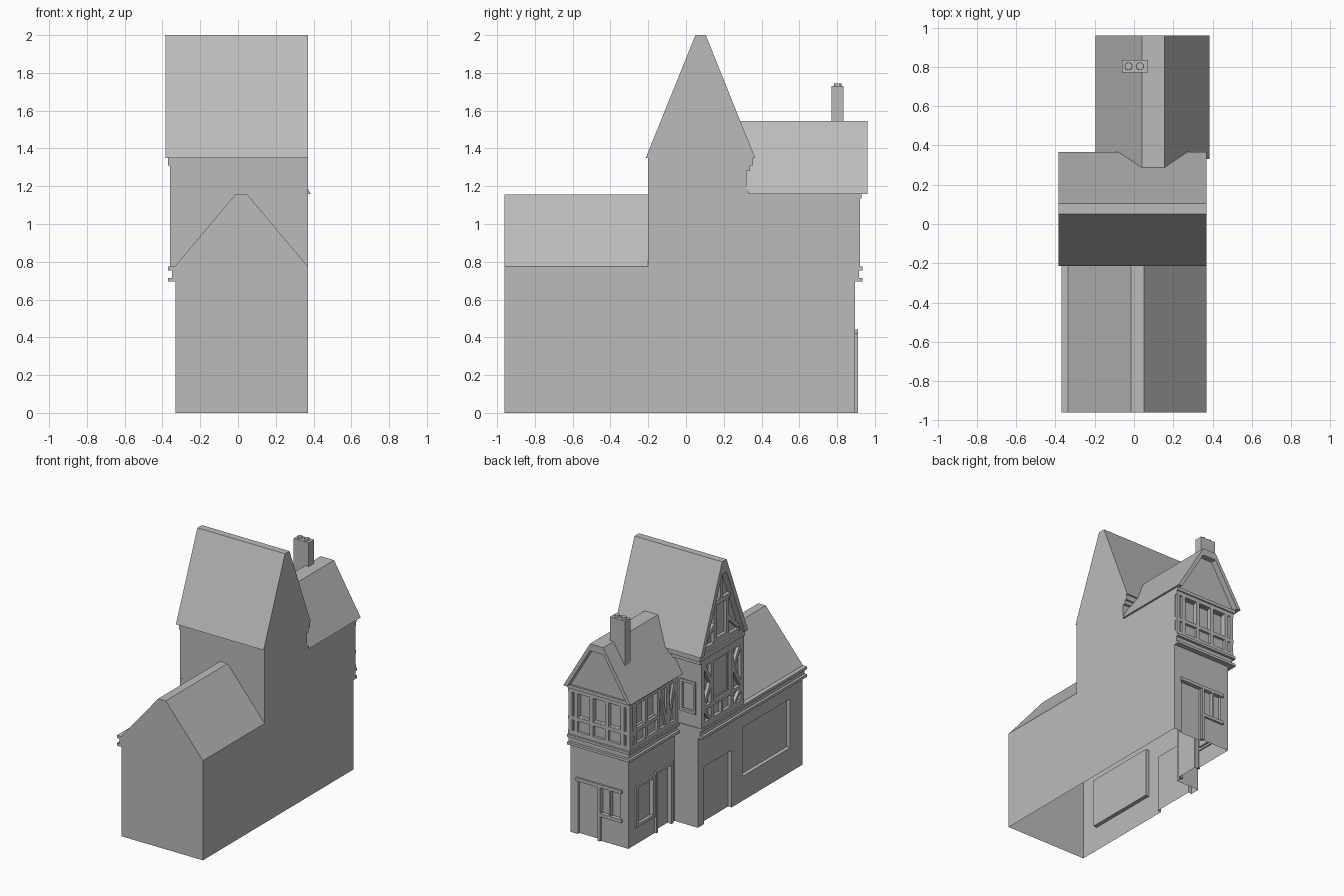
import bpy, bmesh
from mathutils import Vector

if "Cube" in bpy.data.objects:
    bpy.data.objects.remove(bpy.data.objects["Cube"])

stone = bpy.data.materials.new("plain grey")
stone.diffuse_color = (0.5, 0.5, 0.5, 1)
stone.use_nodes = True
stone.node_tree.nodes["Principled BSDF"].inputs["Base Color"].default_value = stone.diffuse_color


def finish(name, bm):
    bmesh.ops.recalc_face_normals(bm, faces=bm.faces)
    me = bpy.data.meshes.new(name)
    bm.to_mesh(me)
    bm.free()
    me.materials.append(stone)
    ob = bpy.data.objects.new(name, me)
    bpy.context.collection.objects.link(ob)
    return ob


def box(bm, x0, x1, y0, y1, z0, z1):
    r = bmesh.ops.create_cube(bm, size=1)
    for v in r["verts"]:
        v.co = Vector((x1 if v.co.x > 0 else x0, y1 if v.co.y > 0 else y0, z1 if v.co.z > 0 else z0))


def boxes(name, rows):
    bm = bmesh.new()
    for r in rows:
        box(bm, *r)
    return finish(name, bm)


def prism(name, pts, axis, a, b):
    """Extrude a 2D profile from a to b along an axis."""
    place = {"x": lambda p, t: (t, p[0], p[1]), "y": lambda p, t: (p[0], t, p[1]),
             "z": lambda p, t: (p[0], p[1], t)}[axis]
    bm = bmesh.new()
    lo = [bm.verts.new(place(p, a)) for p in pts]
    hi = [bm.verts.new(place(p, b)) for p in pts]
    bm.faces.new(lo)
    bm.faces.new(hi)
    n = len(pts)
    for i in range(n):
        j = (i + 1) % n
        bm.faces.new((lo[i], lo[j], hi[j], hi[i]))
    return finish(name, bm)


def inner(p, h):
    """Roof profile shifted down by h, with the eaves kept at the same height."""
    (ax, az), (bx, bz), (cx, cz), (dx, dz) = p
    s = h * (bx - ax) / (bz - az)
    t = h * (dx - cx) / (cz - dz)
    return [(ax + s, az), (bx, bz - h), (cx, cz - h), (dx - t, dz)]


def timbers(name, side, d0, d1, beams):
    """Beams (u0, v0, u1, v1, width) on a facade: side L faces -x, side B faces +y."""
    bm = bmesh.new()
    for u0, v0, u1, v1, w in beams:
        p, q = Vector((u0, v0)), Vector((u1, v1))
        n = (q - p).normalized().orthogonal() * w / 2
        ring = [p + n, q + n, q - n, p - n]
        layers = []
        for d in (d0, d1):
            layers.append([bm.verts.new((d, c.x, c.y) if side == "L" else (c.x, d, c.y)) for c in ring])
        lo, hi = layers
        bm.faces.new(lo)
        bm.faces.new(hi)
        for i in range(4):
            j = (i + 1) % 4
            bm.faces.new((lo[i], lo[j], hi[j], hi[i]))
    return finish(name, bm)


def frame(u0, u1, v0, v1, w):
    return [(u0, v0, u0, v1, w), (u1, v0, u1, v1, w),
            (u0 - w / 2, v1, u1 + w / 2, v1, w), (u0 - w / 2, v0, u1 + w / 2, v0, w)]


def cut(ob, rows):
    c = boxes("opening_cutter", rows)
    c.hide_render = True
    m = ob.modifiers.new("openings", "BOOLEAN")
    m.operation, m.solver, m.object = "DIFFERENCE", "EXACT", c
    bpy.context.view_layer.objects.active = ob
    bpy.ops.object.modifier_apply(modifier=m.name)
    bpy.data.objects.remove(c)


# ground floor: L-shaped shell, open underneath, with recessed doors and windows
ground = prism("ground_floor_walls", [(-.33, -.96), (.37, -.96), (.37, .895), (-.13, .895), (-.13, .325), (-.33, .325)],
               "z", 0, .775)
cut(ground, [(-.4, -.30, -.81, -.225, .19, .57),   # shop window
             (-.4, -.30, -.09, .25, -.1, .445),    # main door
             (-.2, -.105, .60, .79, .15, .44),     # side window
             (-.2, -.105, .375, .55, -.1, .46),    # side door
             (.125, .305, .875, 1, -.1, .42),      # back door
             (-.06, .10, .875, 1, .21, .42)])      # back window
bm = bmesh.new()
bm.from_mesh(ground.data)
bmesh.ops.delete(bm, geom=[f for f in bm.faces if f.calc_center_median().z < .001], context="FACES")
bm.to_mesh(ground.data)
bm.free()

# ground floor trims
timbers("back_window_trim", "B", .88, .91, [(-.08, .43, .315, .43, .025), (-.08, .205, .11, .205, .025),
                                            (.113, 0, .113, .43, .02), (.02, .21, .02, .42, .012)])
timbers("side_window_trim", "L", -.12, -.143, frame(.59, .80, .145, .45, .022) + [(.36, .47, .57, .47, .022),
                                            (.37, 0, .37, .47, .02), (.56, 0, .56, .47, .02)])

# double string course
course = []
for z0, z1, o in ((.695, .715, .04), (.715, .755, .02), (.755, .775, .04)):
    course += [(-.33 - o, -.32, -.96, .325, z0, z1), (-.13 - o, .37, .31, .895 + o, z0, z1)]
boxes("string_course", course)

# upper storeys
tower = boxes("tower_upper_walls", [(-.335, .37, -.2, .32, .775, 1.35)])
cut(tower, [(-.295, -.19, .30, .4, .89, 1.11)])
timbers("tower_small_window_frame", "B", .31, .33, frame(-.30, -.185, .885, 1.115, .02))
rear = boxes("rear_upper_walls", [(-.14, .37, .3, .90, .775, 1.16)])
cut(rear, [(-.2, -.12, .58, .70, .93, 1.10), (-.2, -.12, .72, .84, .93, 1.10),
           (-.08, .03, .88, 1, .92, 1.10), (.05, .16, .88, 1, .92, 1.10), (.18, .29, .88, 1, .92, 1.10)])

# roofs: outer shell with overhanging verge, and gable infill
front_p = [(-.335, .775), (-.015, 1.155), (.05, 1.155), (.37, .775)]
prism("front_roof", front_p, "y", -.96, -.19)
tower_p = [(-.213, 1.35), (.05, 2), (.105, 2), (.366, 1.35)]
tower_in = inner(tower_p, .10)
prism("tower_roof", tower_p, "x", -.335, .37)
prism("tower_verge", tower_p + tower_in[::-1], "x", -.385, -.335)
rear_p = [(-.195, 1.16), (.04, 1.545), (.155, 1.545), (.385, 1.16)]
rear_in = inner(rear_p, .055)
prism("rear_roof", rear_p + rear_in[::-1], "y", .33, .96)
prism("rear_gable", rear_in, "y", .25, .915)
prism("rear_roof_junction", [(-.195, 1.16), (.04, 1.545), (.155, 1.545), (.37, 1.185), (.37, 1.16)], "y", .25, .33)

# stepped eaves cornices
boxes("eaves_cornice", [(-.36, .37, .31, .34, 1.28, 1.31), (-.37, .37, .31, .355, 1.31, 1.35),
                        (-.36, -.32, -.2, .34, 1.28, 1.31), (-.37, -.32, -.2, .355, 1.31, 1.35),
                        (-.17, .37, .4, .93, 1.135, 1.16)])

# half timbering of the tower front
t = .028
tw = [(u, .775, u, 1.29, .035) for u in (-.18, -.055, .19, .303)]
tw += [(-.2, .795, .32, .795, .04), (-.2, .92, .32, .92, t), (-.2, 1.265, .32, 1.265, .035),
       (.068, .80, .068, .92, .02)]
tw += [(-.17, .93, -.07, 1.10, t), (-.065, 1.09, -.17, 1.26, t), (.29, .93, .20, 1.10, t), (.20, 1.09, .29, 1.26, t)]
tw += [(-.17, .91, -.07, .80, .02), (.29, .91, .20, .80, .02)]
timbers("tower_timbers", "L", -.325, -.36, tw)
timbers("tower_window_frame", "L", -.325, -.345, frame(-.03, .165, .94, 1.245, .02))
timbers("tower_gable_timbers", "L", -.325, -.36,
        frame(.0, .155, 1.40, 1.68, t) + [(-.15, 1.37, .30, 1.37, .035), (-.07, 1.70, .225, 1.70, .001),
        (.0775, 1.68, .0775, 1.89, t), (-.14, 1.40, .0, 1.53, t), (.295, 1.40, .155, 1.53, t),
        (-.04, 1.69, .195, 1.69, t)])

# half timbering of the rear wing, side and back
rs = [(u, .775, u, 1.14, .032) for u in (.345, .45, .565, .71, .855, .903)]
rs += [(.33, .79, .92, .79, .035), (.56, .91, .86, .91, t), (.33, 1.12, .92, 1.12, .03)]
rs += [(.36, 1.11, .44, .81, t), (.55, 1.11, .46, .81, t), (.895, .81, .86, .98, .02)]
timbers("rear_side_timbers", "L", -.135, -.16, rs)
rb = [(u, .775, u, 1.14, .03) for u in (-.144, -.095, .04, .17, .305, .353)]
rb += [(-.16, .79, .37, .79, .035), (-.16, .905, .37, .905, t), (-.16, 1.12, .37, 1.12, .03)]
timbers("rear_back_timbers", "B", .895, .92, rb)

# chimney with two pots
bm = bmesh.new()
box(bm, -.06, .07, .77, .835, 1.3, 1.73)
for x in (-.028, .03):
    r = bmesh.ops.create_cone(bm, cap_ends=True, segments=12, radius1=.021, radius2=.019, depth=.04)
    bmesh.ops.translate(bm, verts=r["verts"], vec=(x, .803, 1.725))
finish("chimney", bm)
